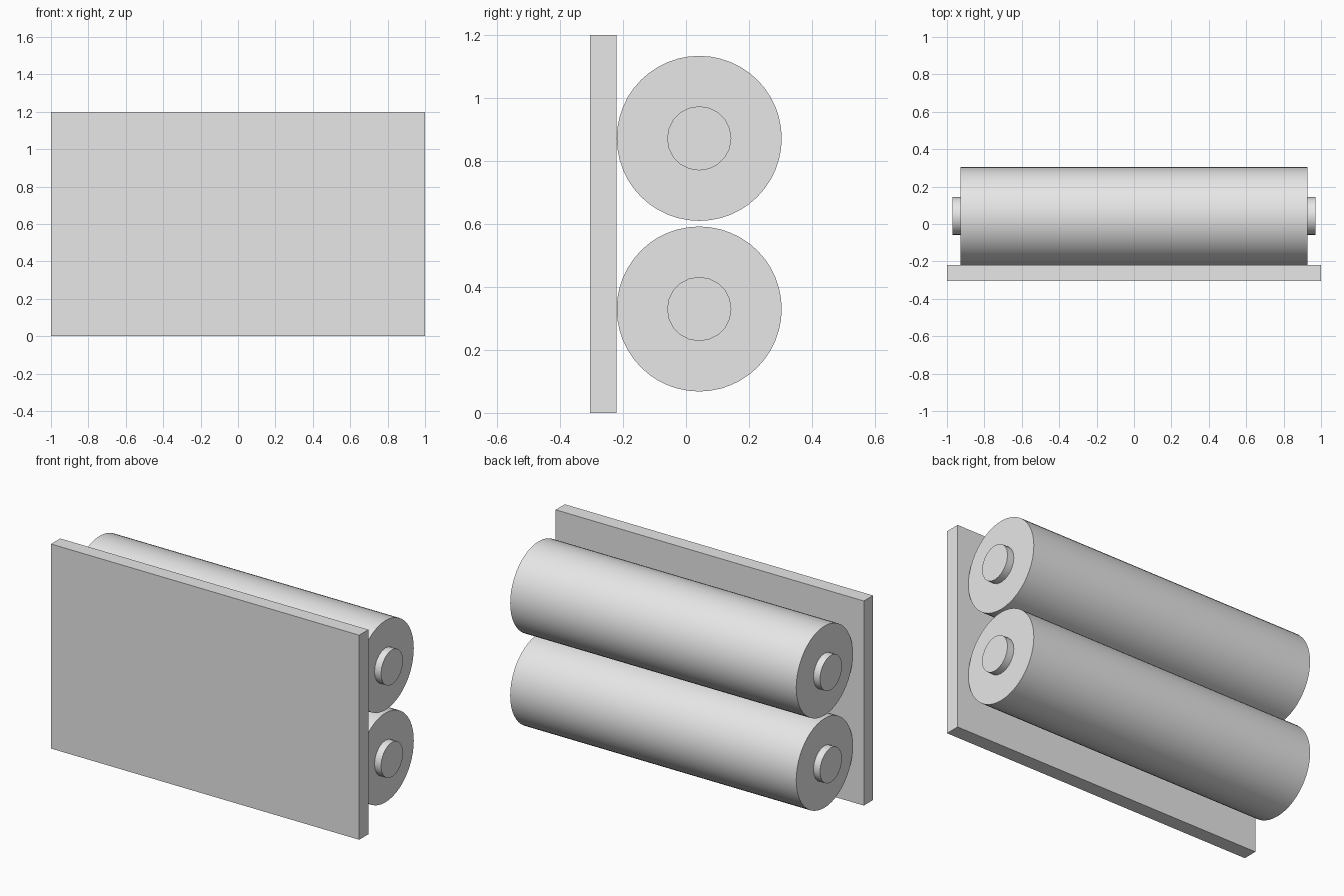
import bpy
import math

default = bpy.data.objects.get("Cube")
if default:
    bpy.data.objects.remove(default, do_unlink=True)

# Single plain grey for every part
grey = bpy.data.materials.new("light_grey")
grey.use_nodes = True
colour = (0.8, 0.8, 0.8, 1.0)
grey.diffuse_color = colour
grey.node_tree.nodes["Principled BSDF"].inputs["Base Color"].default_value = colour

AXIS_Y = 0.042


def finish(name):
    obj = bpy.context.object
    obj.name = name
    obj.data.materials.append(grey)
    return obj


def roller_part(name, radius, length, x, z, sides):
    """Smooth cylinder lying along x."""
    bpy.ops.mesh.primitive_cylinder_add(
        vertices=sides, radius=radius, depth=length,
        location=(x, AXIS_Y, z), rotation=(0, math.pi / 2, 0))
    obj = finish(name)
    bpy.ops.object.shade_smooth_by_angle(angle=math.radians(40))
    return obj


# Flat upright panel at the front
bpy.ops.mesh.primitive_cube_add(size=1, location=(0, -0.2625, 0.6))
panel = finish("front_panel")
panel.scale = (2, 0.085, 1.2)

# Two horizontal rollers with a short stub at each end
for level, z in (("lower", 0.33), ("upper", 0.872)):
    roller_part(level + "_roller", 0.262, 1.856, 0, z, 48)
    for side, sign in (("left", 1), ("right", -1)):
        roller_part(f"{level}_{side}_stub", 0.102, 0.05, sign * 0.945, z, 20)
